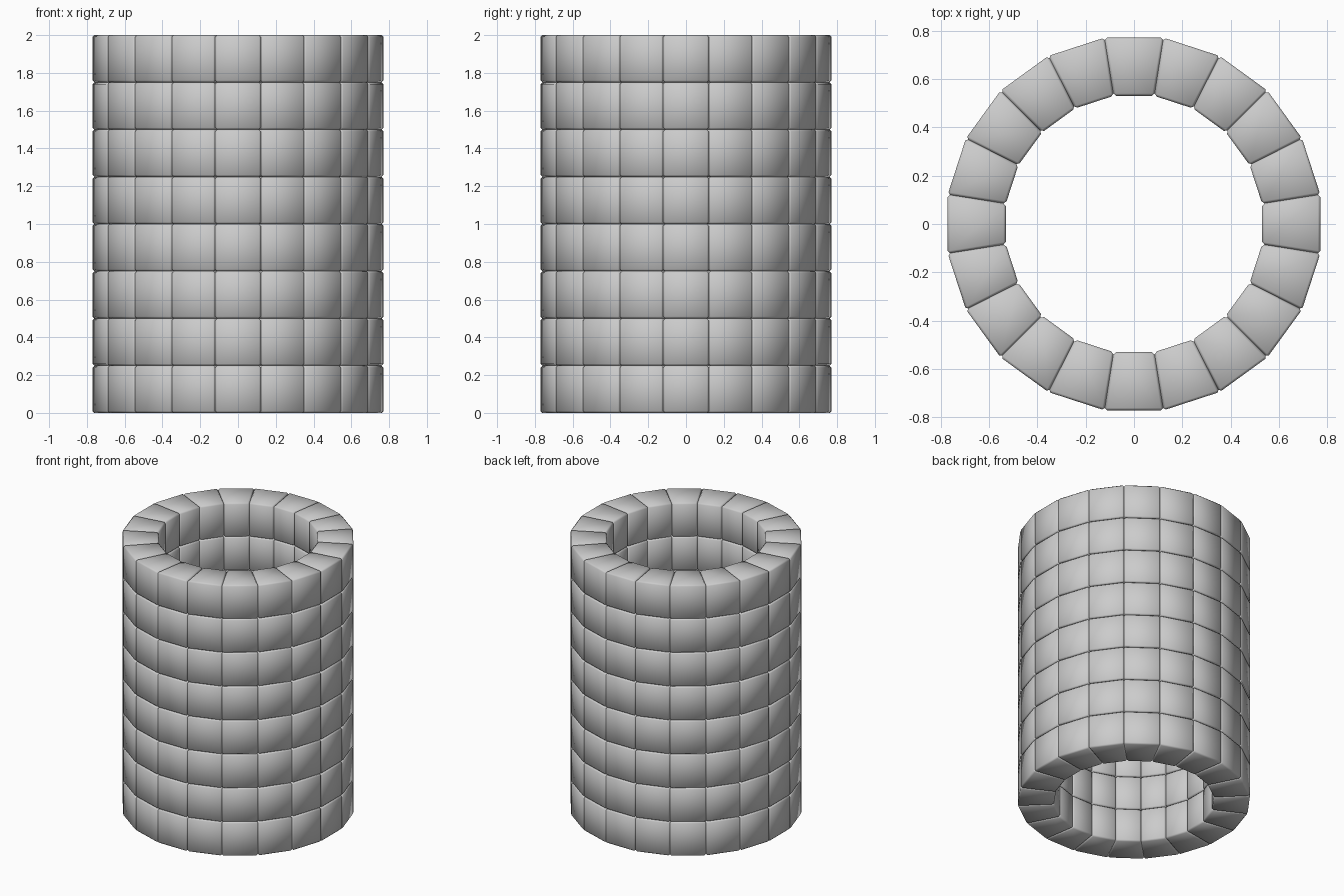
import bpy, bmesh
from math import radians, cos, sin

if "Cube" in bpy.data.objects:
    bpy.data.objects.remove(bpy.data.objects["Cube"])

SIDES, COURSES, HEIGHT = 20, 8, 0.25
R_OUT, R_IN = 0.78, 0.5366
BEVEL = 0.01


def add_block(bm, i):
    """One wedge-shaped block of the ring."""
    a0, a1 = radians(18 * i - 9), radians(18 * i + 9)
    base = [(R_IN, a0), (R_OUT, a0), (R_OUT, a1), (R_IN, a1)]
    lo, hi = [[bm.verts.new((r * cos(a), r * sin(a), z)) for r, a in base]
              for z in (0, HEIGHT)]
    bm.faces.new(lo[::-1])
    bm.faces.new(hi)
    for k in range(4):
        n = (k + 1) % 4
        bm.faces.new((lo[k], lo[n], hi[n], hi[k]))


# Ring of separate blocks with softened edges
bm = bmesh.new()
for i in range(SIDES):
    add_block(bm, i)
bmesh.ops.bevel(bm, geom=bm.edges[:], offset=BEVEL, segments=1,
                profile=0.5, affect='EDGES')
bmesh.ops.recalc_face_normals(bm, faces=bm.faces[:])
for f in bm.faces:
    f.smooth = True
mesh = bpy.data.meshes.new("block_ring")
bm.to_mesh(mesh)
bm.free()

# Stack of identical courses
for c in range(COURSES):
    ob = bpy.data.objects.new(f"block_course_{c + 1}", mesh)
    ob.location.z = c * HEIGHT
    bpy.context.collection.objects.link(ob)
